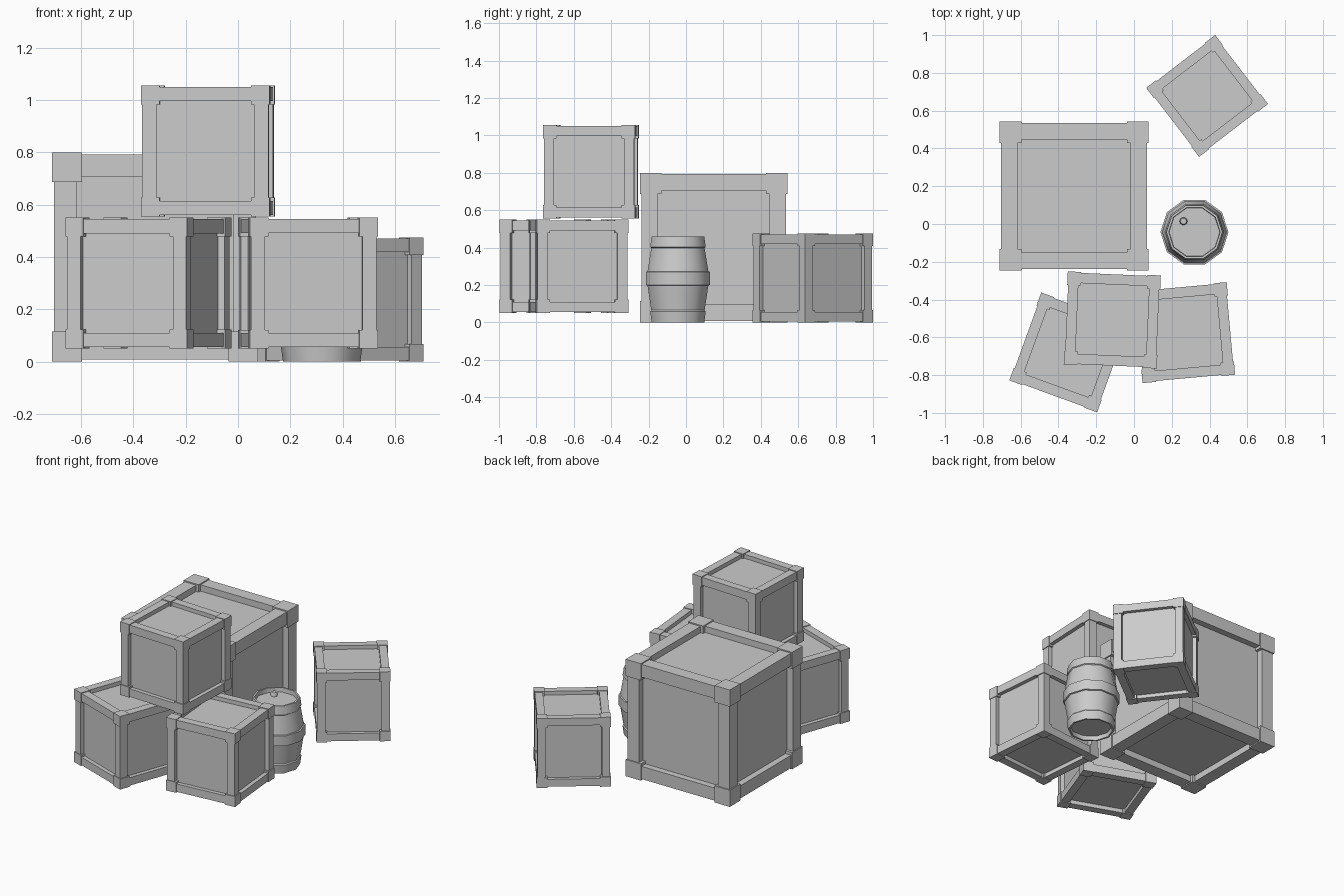
import bpy, bmesh, math
from itertools import product
from mathutils import Matrix, Vector

old = bpy.data.objects.get("Cube")
if old:
    bpy.data.objects.remove(old, do_unlink=True)

COLOUR = (0.6, 0.6, 0.6, 1)
grey = bpy.data.materials.new("plain grey")
grey.use_nodes = True
grey.diffuse_color = COLOUR
grey.node_tree.nodes["Principled BSDF"].inputs["Base Color"].default_value = COLOUR


def finish(bm, name, location=(0, 0, 0), turn=0):
    """Turn a bmesh into a named object with the shared material."""
    bmesh.ops.recalc_face_normals(bm, faces=bm.faces)
    mesh = bpy.data.meshes.new(name)
    bm.to_mesh(mesh)
    bm.free()
    mesh.materials.append(grey)
    obj = bpy.data.objects.new(name, mesh)
    obj.location = location
    obj.rotation_euler.z = math.radians(turn)
    bpy.context.collection.objects.link(obj)
    return obj


def add_box(bm, centre, size):
    matrix = Matrix.Translation(centre) @ Matrix.Diagonal((*size, 1))
    bmesh.ops.create_cube(bm, size=1, matrix=matrix)


def crate(name, x, y, bottom, size, height, turn):
    """Recessed panels, twelve rails and eight protruding corner blocks."""
    whole = Vector((size, size, height))
    corner, rail = 0.145 * size, 0.11 * size
    recess, step = 0.065 * size, 0.01 * size
    place = (x, y, bottom + height / 2)

    # panels
    bm = bmesh.new()
    add_box(bm, (0, 0, 0), whole - Vector((2 * recess,) * 3))
    finish(bm, name + "_panels", place, turn)

    # rails along each axis
    bm = bmesh.new()
    for axis in range(3):
        for a, b in product((-1, 1), repeat=2):
            centre, dims = Vector(), Vector((rail,) * 3)
            dims[axis] = whole[axis] - 2 * corner + step
            for other, side in (((axis + 1) % 3, a), ((axis + 2) % 3, b)):
                centre[other] = side * (whole[other] / 2 - step - rail / 2)
            add_box(bm, centre, dims)
    finish(bm, name + "_rails", place, turn)

    # corner blocks
    bm = bmesh.new()
    for signs in product((-1, 1), repeat=3):
        centre = [s * (w - corner) / 2 for s, w in zip(signs, whole)]
        add_box(bm, centre, (corner,) * 3)
    finish(bm, name + "_corners", place, turn)


crate("large_crate", -0.317, 0.148, 0, 0.788, 0.8, 0)
crate("left_crate", -0.343, -0.68, 0.05, 0.495, 0.5, -20)
crate("right_crate", 0.268, -0.575, 0.05, 0.492, 0.5, 5.2)
crate("top_crate", -0.115, -0.508, 0.555, 0.493, 0.5, -2.5)
crate("rear_crate", 0.387, 0.678, 0, 0.46, 0.475, 37.5)


def lathe(name, profile, sides, location):
    """Spin a radius and height profile; ends at zero radius close the shape."""
    bm = bmesh.new()
    verts = [bm.verts.new((r, 0, z)) for r, z in profile]
    edges = [bm.edges.new(pair) for pair in zip(verts, verts[1:])]
    bmesh.ops.spin(bm, geom=verts + edges, cent=(0, 0, 0), axis=(0, 0, 1),
                   angle=math.tau, steps=sides, use_duplicate=False)
    bmesh.ops.remove_doubles(bm, verts=bm.verts, dist=0.0005)
    return finish(bm, name, location)


# barrel with raised hoops and sunken ends
barrel = lathe("barrel", [
    (0, 0.43), (0.134, 0.43), (0.136, 0.46), (0.148, 0.46), (0.156, 0.402),
    (0.15, 0.397), (0.171, 0.272), (0.18, 0.27), (0.18, 0.2), (0.171, 0.197),
    (0.15, 0.065), (0.156, 0.058), (0.148, 0), (0.136, 0), (0.134, 0.03),
    (0, 0.03)], 10, (0.32, -0.043, 0))
stopper = lathe("barrel_stopper", [
    (0, 0.025), (0.016, 0.025), (0.021, 0.018), (0.021, -0.01), (0, -0.01)],
    10, (0.262, 0.015, 0.43))

# smooth the round parts, keeping hoop edges sharp
bpy.ops.object.select_all(action="DESELECT")
for obj in (barrel, stopper):
    obj.select_set(True)
bpy.context.view_layer.objects.active = barrel
bpy.ops.object.shade_smooth_by_angle(angle=math.radians(40))
